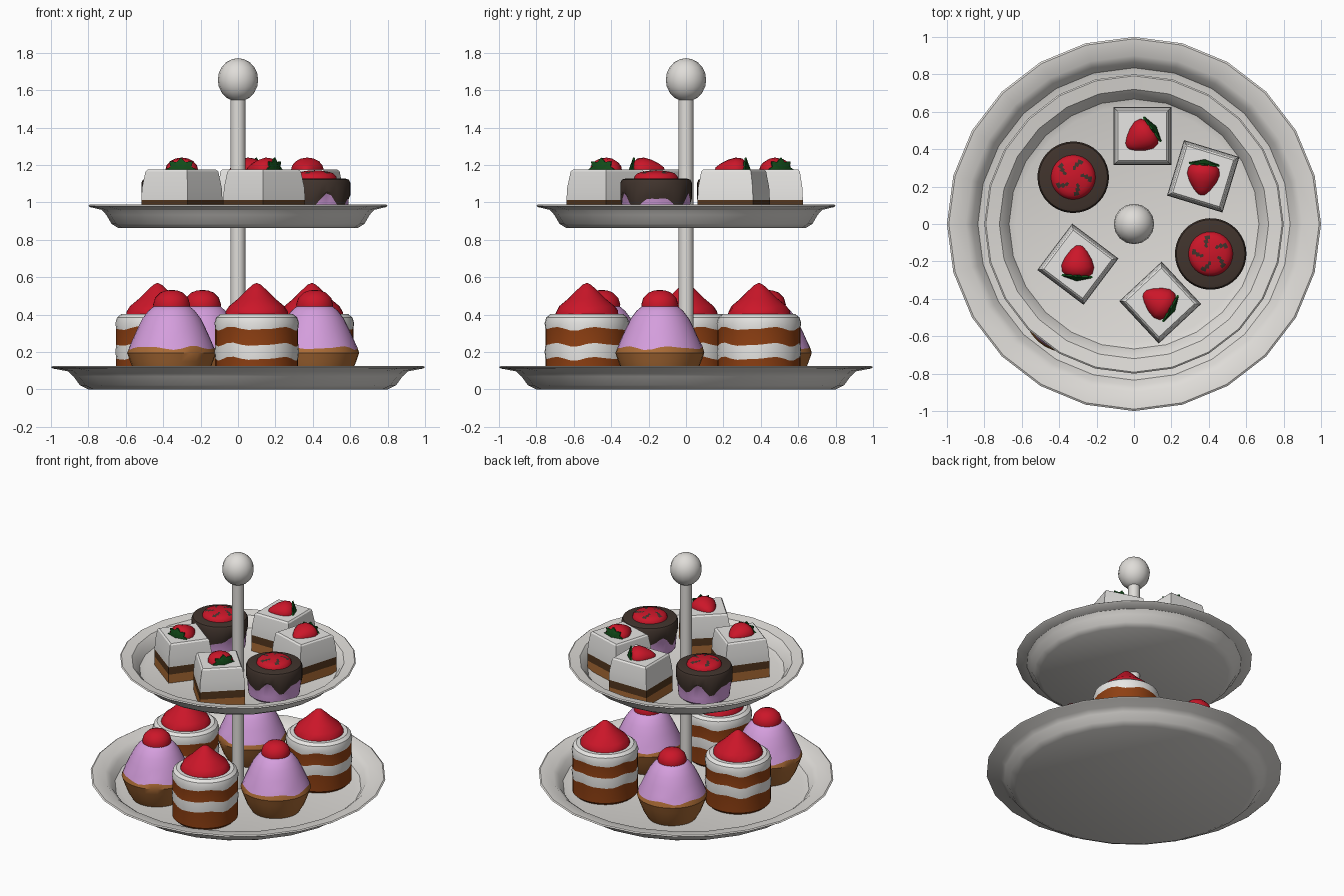
import bpy, math
from mathutils import Matrix

if "Cube" in bpy.data.objects:
    bpy.data.objects.remove(bpy.data.objects["Cube"])

# ---- flat colours
COL = {
    "porcelain":    (0.74, 0.72, 0.69),
    "cream":        (0.80, 0.79, 0.77),
    "berry_red":    (0.60, 0.008, 0.022),
    "lilac_icing":  (0.66, 0.34, 0.72),
    "sponge_brown": (0.27, 0.050, 0.006),
    "pastry_tan":   (0.40, 0.145, 0.035),
    "dark_choc":    (0.052, 0.034, 0.026),
    "cocoa_brown":  (0.085, 0.036, 0.012),
    "leaf_green":   (0.006, 0.075, 0.010),
}
MAT = {}
for n, c in COL.items():
    MAT[n] = bpy.data.materials.new(n)
    MAT[n].diffuse_color = (*c, 1)


def lathe(name, rows, segs=32, mat=None, angle=35, phase=0.0, star=0.0):
    """Spin rows of (radius, z, colour of the band above, wave height)."""
    verts, faces, cols, rings = [], [], [], []
    for row in rows:
        r, z = row[0], row[1]
        wave = row[3] if len(row) > 3 else 0
        if r == 0:
            rings.append([len(verts)] * segs)
            verts.append((0, 0, z))
            continue
        rings.append(list(range(len(verts), len(verts) + segs)))
        for i in range(segs):
            a = math.tau * i / segs + phase
            rr = r * (1 - star * (i % 2))
            w = wave * (0.65 * math.sin(5 * a) + 0.35 * math.sin(8 * a + 1))
            verts.append((rr * math.cos(a), rr * math.sin(a), z + w))
    names = []
    for k in range(len(rings) - 1):
        lo, hi = rings[k], rings[k + 1]
        c = rows[k][2]
        if c not in names:
            names.append(c)
        for i in range(segs):
            j = (i + 1) % segs
            f = list(dict.fromkeys((lo[i], lo[j], hi[j], hi[i])))
            faces.append(f)
            cols.append(names.index(c))
    me = bpy.data.meshes.new(name)
    me.from_pydata(verts, [], faces)
    for n in names:
        me.materials.append(MAT[n])
    me.polygons.foreach_set("material_index", cols)
    me.shade_smooth()
    me.set_sharp_from_angle(angle=math.radians(angle))
    ob = bpy.data.objects.new(name, me)
    bpy.context.collection.objects.link(ob)
    if mat:
        ob.matrix_world = mat
    return ob


def at(x, y, z=0, turn=0):
    return Matrix.Translation((x, y, z)) @ Matrix.Rotation(math.radians(turn), 4, "Z")


# ---- plates, pole and knob
P = "porcelain"
plate = [(0, 0), (.80, 0), (.845, .022), (.88, .07), (.91, .097), (.99, .112), (1, .119),
         (.99, .125), (.90, .113), (.865, .085), (.835, .042), (.79, .03), (0, .03)]
for name, s, z in (("lower_plate", 1, 0), ("upper_plate", .8, .863)):
    lathe(name, [(r * s, h, P) for r, h in plate], 24, at(0, 0, z))
lathe("pole", [(0, .02, P), (.04, .02, P), (.04, 1.57, P), (0, 1.57, P)], 16)
knob = [(.108 * math.sin(math.pi * k / 10), 1.655 - .116 * math.cos(math.pi * k / 10), P)
        for k in range(1, 10)]
lathe("knob", [(0, 1.539, P)] + knob + [(0, 1.771, P)], 16)

# ---- layered cakes with red topping
S, C, R = "sponge_brown", "cream", "berry_red"
layer_cake = [(0, .03, S), (.20, .03, S), (.222, .05, S), (.222, .165, C, .012),
              (.226, .20, C), (.222, .24, S, .012), (.222, .325, C, .012),
              (.226, .355, C), (.217, .385, C), (.195, .402, C), (.168, .402, R),
              (.167, .412, R, .012), (.148, .445, R), (.10, .485, R),
              (.055, .53, R), (.022, .56, R), (0, .57, R)]
for i, (x, y, t) in enumerate(((.10, -.53, 0), (.395, .39, 70), (-.43, 0, 150))):
    lathe(f"layer_cake_{i + 1}", layer_cake, 32, at(x, y, 0, t))

# ---- cupcakes with lilac icing and a cherry
T, L = "pastry_tan", "lilac_icing"
cupcake = [(0, .03, T), (.165, .03, T), (.195, .08, T), (.222, .15, T), (.238, .195, T),
           (.228, .222, L, .012), (.212, .26, L), (.185, .32, L), (.155, .38, L),
           (.125, .42, L), (.095, .445, L), (0, .455, L)]
cherry = [(0, .41, R), (.075, .41, R), (.095, .425, R, .008), (.099, .455, R), (.088, .49, R),
          (.06, .518, R), (.03, .529, R), (0, .532, R)]
for i, (x, y, t) in enumerate(((.41, -.14, 0), (-.355, -.45, 70), (-.19, .435, 150))):
    lathe(f"cupcake_{i + 1}", cupcake, 32, at(x, y, 0, t))
    lathe(f"cherry_{i + 1}", cherry, 24, at(x, y, 0, t))

# ---- round chocolate cakes: dripping glaze, speckled red topping
D = "dark_choc"
choc_cake = [(0, .893, L), (.155, .893, L), (.174, .91, L), (.178, .95, L),
             (.182, 1.005, D, .045), (.191, 1.03, D, .03), (.191, 1.105, D), (.183, 1.122, D),
             (.165, 1.127, D), (0, 1.127, D)]
topping = [(.12, 1.122, R), (.115, 1.14, R), (.10, 1.155, R), (.08, 1.162, R), (.06, 1.166, R),
           (.04, 1.169, R), (.02, 1.171, R), (0, 1.172, R)]
for i, (x, y, t) in enumerate(((-.325, .25, 20), (.41, -.16, 200))):
    lathe(f"chocolate_cake_{i + 1}", choc_cake, 40, at(x, y, 0, t))
    ob = lathe(f"red_topping_{i + 1}", topping, 40, at(x, y, 0, t))
    ob.data.materials.append(MAT[D])
    for p in ob.data.polygons:      # dark chips showing through
        a, r = math.atan2(p.center.y, p.center.x), p.center.to_2d().length
        if .04 < r < .10 and math.sin(5 * a + 40 * r) > .72:
            p.material_index = 1

# ---- square slices, each with a strawberry lying on top
q = math.sqrt(2)
slice_rows = [(0, .893, T), (.155, .893, T), (.155, .957, "cocoa_brown"), (.155, 1.012, C),
              (.152, 1.08, C), (.139, 1.165, C), (.13, 1.175, C), (0, 1.175, C)]
slice_rows = [(r * q, z, c) for r, z, c in slice_rows]
berry = [(0, -.075, R), (.05, -.072, R), (.082, -.045, R), (.088, -.01, R), (.073, .03, R),
         (.045, .072, R), (.02, .097, R), (0, .102, R)]
G = "leaf_green"
leaf = [(0, -.092, G), (.088, -.068, G), (.086, -.058, G), (0, -.072, G)]
slices = ((.045, .47, 0, 215), (.37, .255, -17, -95), (.14, -.42, 43, 150), (-.30, -.215, -37, 86))
for i, (x, y, turn, tip) in enumerate(slices):
    lathe(f"square_slice_{i + 1}", slice_rows, 4, at(x, y, 0, turn), 20, math.pi / 4)
    lie = (at(x, y, 1.172) @ Matrix.Diagonal((1, 1, .77, 1))
           @ Matrix.Rotation(math.radians(tip), 4, "Z") @ Matrix.Rotation(math.pi / 2, 4, "Y"))
    for part, rows, n, star in (("strawberry", berry, 16, 0), ("strawberry_leaf", leaf, 16, .3)):
        ob = lathe(f"{part}_{i + 1}", rows, n, None, 40, 0, star)
        ob.data.transform(lie)

for m in bpy.data.materials:
    if m.users and not m.is_grease_pencil:
        m.use_nodes = True
        m.node_tree.nodes["Principled BSDF"].inputs["Base Color"].default_value = m.diffuse_color
